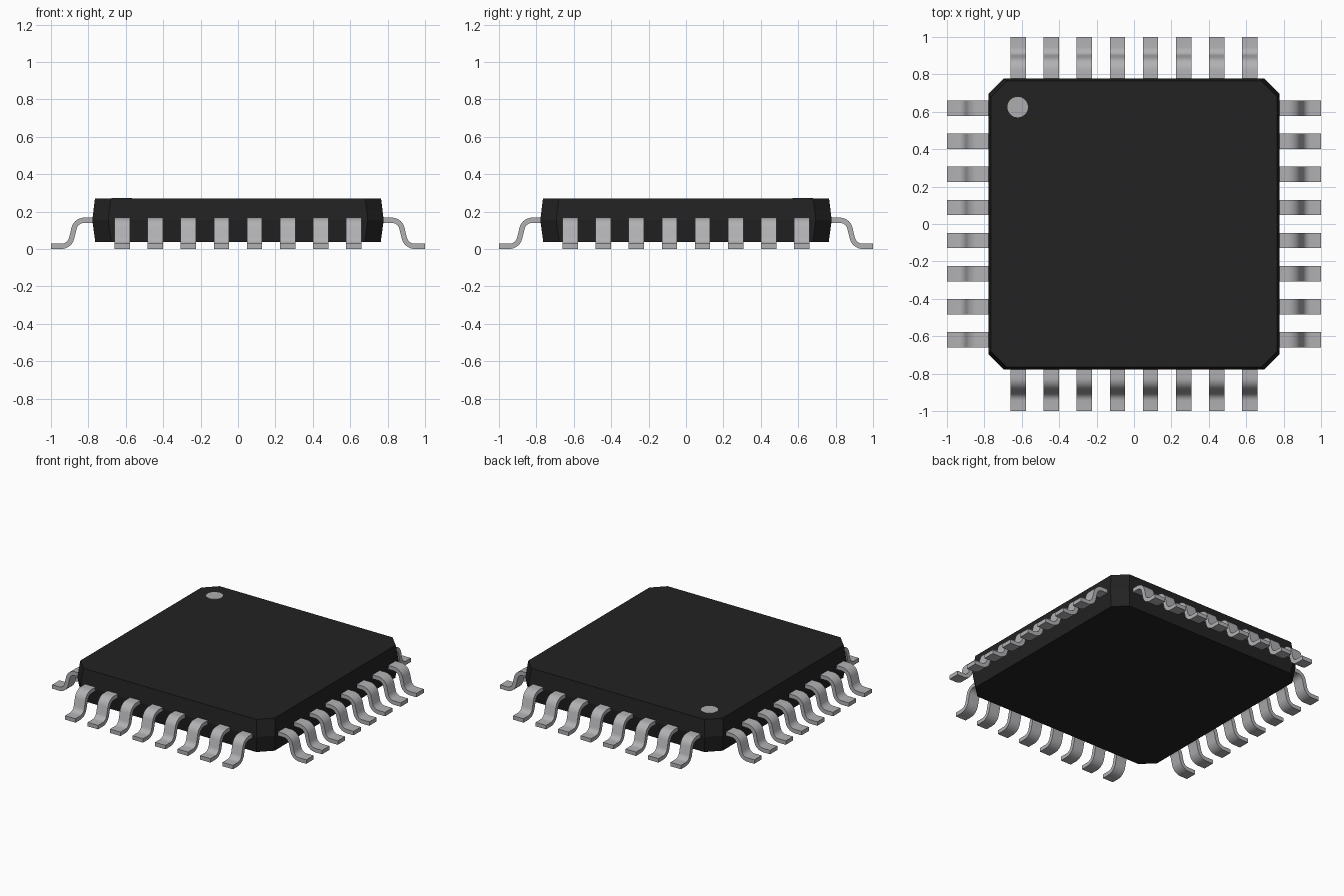
import bpy, bmesh, math
from mathutils import Vector, Matrix

if "Cube" in bpy.data.objects:
    bpy.data.objects.remove(bpy.data.objects["Cube"])


def material(name, rgb):
    m = bpy.data.materials.new(name)
    m.diffuse_color = (*rgb, 1)
    m.use_nodes = True
    m.node_tree.nodes["Principled BSDF"].inputs["Base Color"].default_value = m.diffuse_color
    return m


black = material("black_plastic", (0.016, 0.016, 0.016))
metal = material("tin_metal", (0.44, 0.44, 0.46))
grey = material("marker_grey", (0.42, 0.42, 0.43))


def finish(bm, name, mat, smooth=None):
    bmesh.ops.recalc_face_normals(bm, faces=bm.faces)
    me = bpy.data.meshes.new(name)
    bm.to_mesh(me)
    bm.free()
    me.materials.append(mat)
    ob = bpy.data.objects.new(name, me)
    bpy.context.collection.objects.link(ob)
    if smooth:
        bpy.ops.object.select_all(action='DESELECT')
        ob.select_set(True)
        bpy.context.view_layer.objects.active = ob
        bpy.ops.object.shade_smooth_by_angle(angle=math.radians(smooth))
    return ob


# Body: chamfered square, widest at the lead plane
def octagon(bm, h, c, z):
    pts = [(h, -h + c), (h, h - c), (h - c, h), (-h + c, h),
           (-h, h - c), (-h, -h + c), (-h + c, -h), (h - c, -h)]
    return [bm.verts.new((x, y, z)) for x, y in pts]


bm = bmesh.new()
rings = [octagon(bm, h, 0.085, z) for h, z in
         ((0.763, 0.037), (0.779, 0.154), (0.765, 0.27))]
for a, b in zip(rings, rings[1:]):
    for i in range(8):
        j = (i + 1) % 8
        bm.faces.new((a[i], a[j], b[j], b[i]))
bm.faces.new(rings[0])
bm.faces.new(rings[-1])
finish(bm, "chip_body", black)

# Pin one marker: thin disc on the top face
bm = bmesh.new()
bmesh.ops.create_cone(bm, cap_ends=True, segments=32, radius1=0.055, radius2=0.055,
                      depth=0.004, matrix=Matrix.Translation((-0.622, 0.625, 0.27)))
finish(bm, "pin_one_marker", grey)


# Lead centre line: gull wing with rounded bends
def fillet(p, c, n, t, steps=7):
    u, v = (p - c).normalized(), (n - c).normalized()
    half = u.angle(v) / 2
    r = t * math.tan(half)
    centre = c + (u + v).normalized() * (t / math.cos(half))
    s, e = c + u * t - centre, c + v * t - centre
    sweep = math.pi - 2 * half
    return [centre + (s * math.sin((1 - k / steps) * sweep)
                      + e * math.sin(k / steps * sweep)) / math.sin(sweep)
            for k in range(steps + 1)]


P = [Vector(p) for p in ((0.75, 0.154), (0.866, 0.154), (0.9, 0.014), (1.0, 0.014))]
path = [P[0]] + fillet(P[0], P[1], P[2], 0.045) + fillet(P[1], P[2], P[3], 0.045) + [P[3]]
THICK, WIDTH, PITCH = 0.028, 0.082, 0.177


def add_lead(bm, y, rot):
    prev = None
    for i, p in enumerate(path):
        d = (path[min(i + 1, len(path) - 1)] - path[max(i - 1, 0)]).normalized()
        if i == 0 or i == len(path) - 1:
            d = Vector((1, 0))
        n = Vector((-d.y, d.x)) * THICK / 2
        ring = [bm.verts.new(rot @ Vector((q.x, y + w, q.y))) for q, w in
                ((p + n, -WIDTH / 2), (p + n, WIDTH / 2),
                 (p - n, WIDTH / 2), (p - n, -WIDTH / 2))]
        if prev:
            for k in range(4):
                m = (k + 1) % 4
                bm.faces.new((prev[k], prev[m], ring[m], ring[k]))
        else:
            bm.faces.new(ring)
        prev = ring
    bm.faces.new(prev)


# Four rows of eight leads
for side, name in enumerate(("right", "back", "left", "front")):
    bm = bmesh.new()
    for k in range(8):
        add_lead(bm, (k - 3.5) * PITCH, Matrix.Rotation(side * math.pi / 2, 3, 'Z'))
    finish(bm, name + "_leads", metal, 35)
